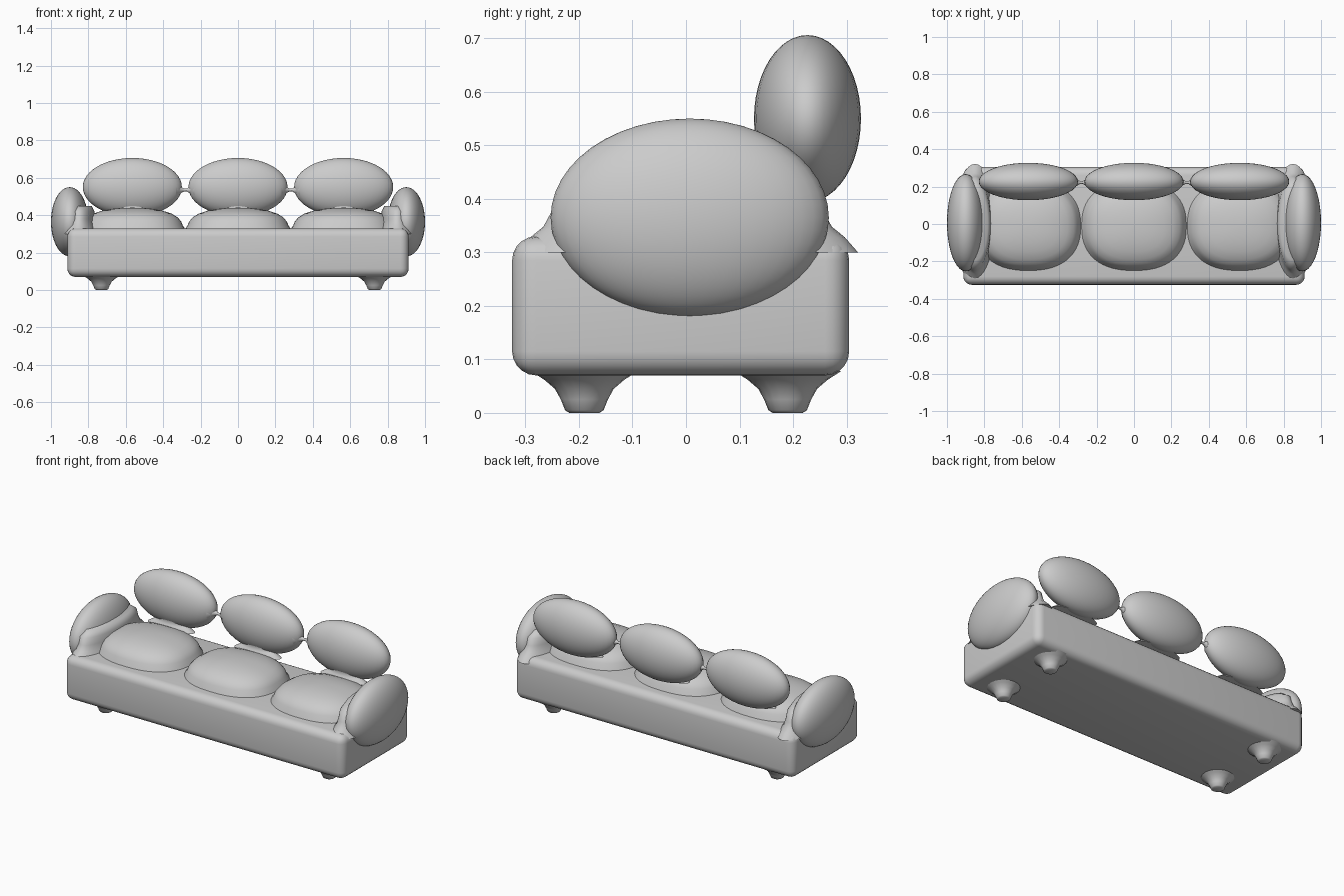
import bpy, bmesh, math

if "Cube" in bpy.data.objects:
    bpy.data.objects.remove(bpy.data.objects["Cube"], do_unlink=True)

# One soft grey upholstery colour
fabric = bpy.data.materials.new("grey_fabric")
fabric.use_nodes = True
GREY = (0.6, 0.6, 0.6, 1)
fabric.diffuse_color = GREY
fabric.node_tree.nodes["Principled BSDF"].inputs["Base Color"].default_value = GREY


def finish(name, bm, loc=(0, 0, 0), angle=60):
    bmesh.ops.recalc_face_normals(bm, faces=bm.faces)
    mesh = bpy.data.meshes.new(name)
    bm.to_mesh(mesh)
    bm.free()
    mesh.materials.append(fabric)
    obj = bpy.data.objects.new(name, mesh)
    bpy.context.collection.objects.link(obj)
    obj.location = loc
    bpy.ops.object.select_all(action='DESELECT')
    obj.select_set(True)
    bpy.context.view_layer.objects.active = obj
    bpy.ops.object.shade_smooth_by_angle(angle=math.radians(angle))
    return obj


def ellipsoid(name, loc, radii):
    bm = bmesh.new()
    bmesh.ops.create_uvsphere(bm, u_segments=40, v_segments=24, radius=1)
    bmesh.ops.scale(bm, vec=radii, verts=bm.verts)
    return finish(name, bm, loc)


def turned(name, loc, profile, sx=1, sy=1, power=2, segments=40):
    """Sweep (radius, height) pairs around z on a superellipse plan."""
    bm = bmesh.new()
    rings = []
    for r, z in profile:
        ring = []
        for i in range(segments):
            a = math.tau * i / segments
            c, s = math.cos(a), math.sin(a)
            x = math.copysign(abs(c) ** (2 / power), c) * sx * r
            y = math.copysign(abs(s) ** (2 / power), s) * sy * r
            ring.append(bm.verts.new((x, y, z)))
        rings.append(ring)
    for low, high in zip(rings, rings[1:]):
        for i in range(segments):
            j = (i + 1) % segments
            bm.faces.new((low[i], low[j], high[j], high[i]))
    bm.faces.new(rings[0])
    bm.faces.new(rings[-1])
    return finish(name, bm, loc, 70)


# Base: long block with rounded edges
bm = bmesh.new()
bmesh.ops.create_cube(bm, size=1)
bmesh.ops.scale(bm, vec=(1.825, 0.63, 0.26), verts=bm.verts)
bmesh.ops.bevel(bm, geom=bm.edges[:], offset=0.045, segments=5,
                profile=0.5, affect='EDGES')
finish("sofa_base", bm, (0, -0.01, 0.2))

# Profiles
SEAT = [(1.08, 0.3), (1.05, 0.325), (1.0, 0.345), (0.97, 0.365), (0.9, 0.388),
        (0.78, 0.408), (0.6, 0.424), (0.4, 0.434), (0.2, 0.439), (0.03, 0.44)]
SKIRT = [(1.3, 0.3), (1.2, 0.328), (1.1, 0.348), (1.03, 0.38), (0.98, 0.42), (0.8, 0.45)]
NECK = [(1.5, 0.4), (1.1, 0.425), (0.9, 0.437), (1.0, 0.455), (1.2, 0.475)]
LEG = [(0.028, 0.0), (0.036, 0.005), (0.044, 0.025), (0.055, 0.045),
       (0.075, 0.062), (0.1, 0.078)]
TIE = [(0.045, -0.05), (0.022, -0.03), (0.008, -0.008), (0.007, 0.008),
       (0.022, 0.03), (0.045, 0.05)]

# Seat cushions, back cushions and the gathers joining them
for label, x in (("right", -0.565), ("middle", 0), ("left", 0.565)):
    turned("seat_cushion_" + label, (x, -0.01, 0), SEAT, 0.27, 0.23, 2.4, 56)
    ellipsoid("back_cushion_" + label, (x, 0.227, 0.55), (0.265, 0.1, 0.156))
    turned("cushion_neck_" + label, (x, 0.185, 0), NECK, 0.1, 0.035)

# Arms, their flared seams, the ties between back cushions, and the legs
for label, side in (("right", -1), ("left", 1)):
    ellipsoid("arm_" + label, (side * 0.9, 0.007, 0.365), (0.1, 0.26, 0.185))
    turned("arm_seam_" + label, (side * 0.85, 0.003, 0), SKIRT, 0.085, 0.245)
    tie = turned("cushion_tie_" + label, (side * 0.282, 0.222, 0.535), TIE, segments=20)
    tie.rotation_euler.y = math.pi / 2
    for end, y in (("front", -0.19), ("back", 0.19)):
        turned("leg_" + end + "_" + label, (side * 0.73, y, 0), LEG, 1, 1, segments=20)
